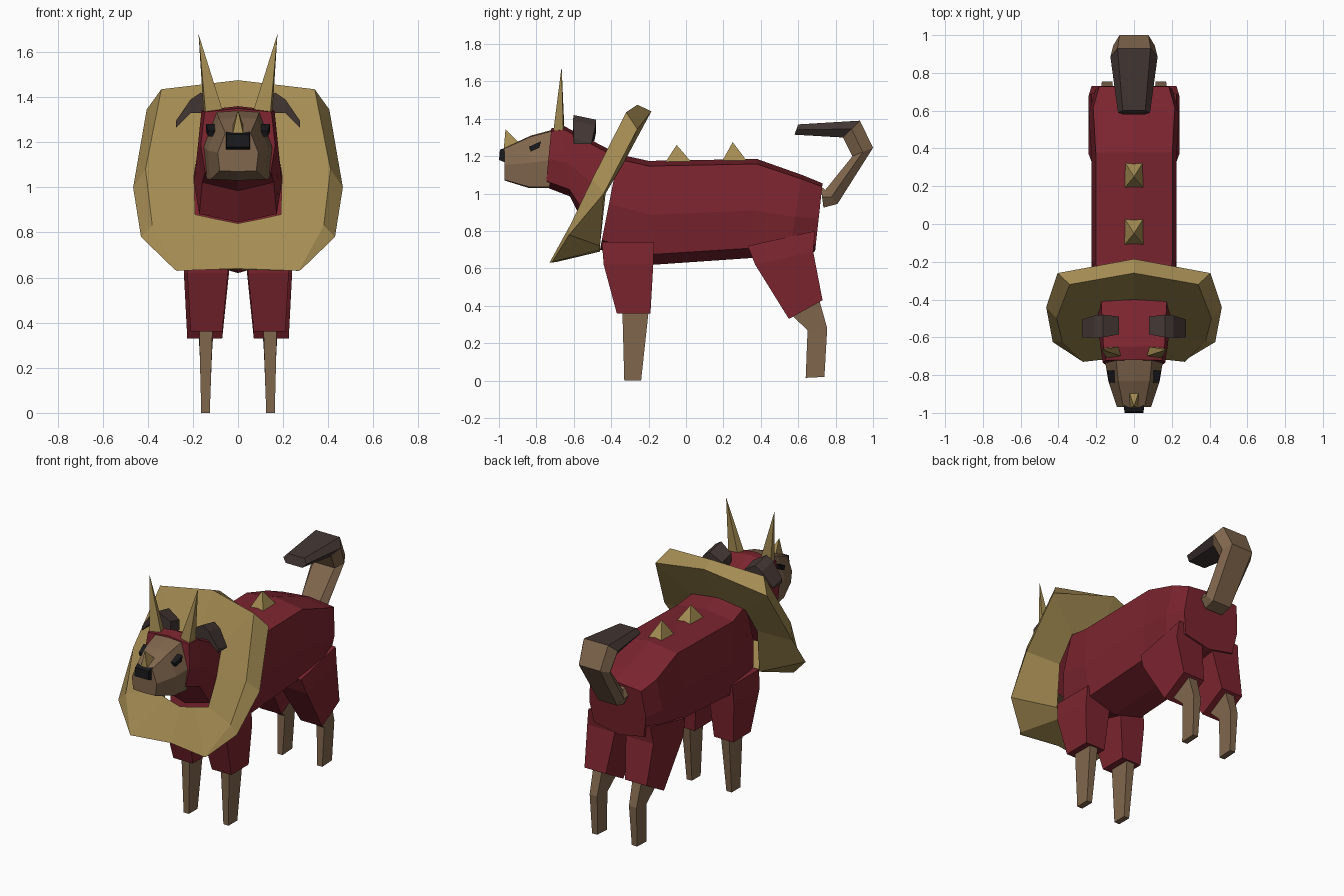
import bpy, bmesh
from mathutils import Vector

if "Cube" in bpy.data.objects:
    bpy.data.objects.remove(bpy.data.objects["Cube"])

def mat(name, c):
    m = bpy.data.materials.new(name)
    m.diffuse_color = (*c, 1)
    m.use_nodes = True
    m.node_tree.nodes["Principled BSDF"].inputs["Base Color"].default_value = m.diffuse_color
    return m

RED = mat("red_fur", (.20, .018, .028))
GOLD = mat("gold", (.37, .26, .085))
BROWN = mat("brown", (.22, .135, .075))
DARK = mat("dark_brown", (.055, .037, .033))
BLACK = mat("black", (.01, .01, .012))

def finish(name, bm, m, mirror=False):
    """Turn a bmesh into an object, optionally mirrored across x."""
    bmesh.ops.remove_doubles(bm, verts=bm.verts, dist=1e-4)
    bmesh.ops.recalc_face_normals(bm, faces=bm.faces)
    me = bpy.data.meshes.new(name)
    bm.to_mesh(me)
    bm.free()
    ob = bpy.data.objects.new(name, me)
    bpy.context.collection.objects.link(ob)
    me.materials.append(m)
    if mirror:
        ob.modifiers.new("mirror", 'MIRROR').use_clip = False
    return ob

def loft(name, rings, m, mirror=False, cap=True, wrap=False):
    """Skin a list of closed rings that have equal point counts."""
    bm = bmesh.new()
    vs = [[bm.verts.new(p) for p in r] for r in rings]
    n = len(vs[0])
    pairs = list(zip(vs, vs[1:])) + ([(vs[-1], vs[0])] if wrap else [])
    for a, b in pairs:
        for i in range(n):
            j = (i + 1) % n
            bm.faces.new((a[i], a[j], b[j], b[i]))
    if cap:
        bm.faces.new(vs[0])
        bm.faces.new(vs[-1])
    return finish(name, bm, m, mirror)

def mirrored(half):
    """Close a half outline that starts and ends on x = 0."""
    return half + [(-x, y, z) for x, y, z in half[-2:0:-1]]

def section(yt, zt, yb, zb, w, kt=.9, kb=.88, tt=.05, tb=.9):
    """Eight-sided cross-section from a top point to a bottom point."""
    half = [(x * w, yt + (yb - yt) * t, zt + (zb - zt) * t)
            for x, t in ((0, 0), (kt, tt), (1, .52), (kb, tb), (0, 1))]
    return mirrored(half)

def slab(x0, x1, p, q):
    """Four-sided ring between two side-view points p and q."""
    return [(x0, *p), (x1, *p), (x1, *q), (x0, *q)]

def spike(name, base, tip, mirror=False):
    bm = bmesh.new()
    b = [bm.verts.new(p) for p in base]
    t = bm.verts.new(tip)
    bm.faces.new(b)
    for i in range(len(b)):
        bm.faces.new((b[i], b[(i + 1) % len(b)], t))
    return finish(name, bm, GOLD, mirror)

# Body and neck
loft("body", [section(*s) for s in (
    (-.36, 1.21, -.46, .70, .20), (-.2, 1.175, -.17, .62, .225),
    (.38, 1.185, .34, .655, .225), (.62, 1.10, .55, .67, .24),
    (.73, 1.055, .69, .69, .205))], RED)
loft("neck", [section(*s) for s in (
    (-.72, 1.35, -.75, 1.035, .165), (-.65, 1.36, -.62, .985, .18),
    (-.36, 1.21, -.55, .845, .195))], RED)

# Collar mane: neck line, front rim, back rim, body line
inner = [(0, -.40, 1.24), (.17, -.41, 1.22), (.195, -.50, 1.05),
         (.19, -.58, .88), (.10, -.59, .86), (0, -.60, .84)]
front = [(0, -.26, 1.475), (.34, -.32, 1.435), (.41, -.50, 1.08),
         (.38, -.62, .83), (.27, -.73, .63), (0, -.70, .64)]
back = [(0, -.185, 1.44), (.405, -.26, 1.345), (.465, -.44, 1.0),
        (.43, -.625, .78), (.28, -.715, .635), (0, -.69, .635)]
seam = [(0, -.33, 1.19), (.20, -.33, 1.17), (.215, -.43, 1.0),
        (.21, -.46, .72), (.12, -.46, .70), (0, -.46, .69)]
loft("mane", [mirrored(r) for r in (inner, front, back, seam)], GOLD,
     cap=False, wrap=True)

# Head, nose and eyes
loft("head", [section(*s, kt=.62, kb=.9, tt=.02, tb=.98) for s in (
    (-.70, 1.345, -.73, 1.03, .155), (-.83, 1.31, -.84, 1.03, .135),
    (-.97, 1.245, -.97, 1.07, .09))], BROWN)
loft("nose", [slab(-.055, .055, (-.95, 1.25), (-.95, 1.16)),
              slab(-.05, .05, (-.995, 1.235), (-1.0, 1.18))], BLACK)
loft("eye", [slab(.09, .132, (-.84, 1.25), (-.83, 1.225)),
             slab(.09, .142, (-.775, 1.28), (-.785, 1.245))], BLACK, True)

# Ears, drooping outward
def ear_ring(x, y0, y1, zlo, zhi):
    return [(x, y0, zlo), (x, y1, zlo), (x, y1, zhi - .025), (x, y0, zhi)]
loft("ear", [ear_ring(.08, -.585, -.49, 1.28, 1.37),
             ear_ring(.165, -.60, -.48, 1.33, 1.42),
             ear_ring(.21, -.605, -.485, 1.33, 1.39),
             ear_ring(.275, -.60, -.505, 1.265, 1.295)], DARK, True)

# Horns and back spikes
spike("horn", [(.065, -.70, 1.33), (.14, -.715, 1.29), (.15, -.655, 1.29),
               (.08, -.65, 1.34)], (.175, -.665, 1.68), True)
spike("nose_horn", [(-.025, -.975, 1.23), (.025, -.975, 1.23),
                    (.025, -.89, 1.27), (-.025, -.89, 1.27)], (0, -.965, 1.345))
for y, z in ((-.04, 1.26), (.26, 1.275)):
    spike("back_spike", [(sx * .052, y + sy * .072, 1.165)
          for sx, sy in ((-1, -1), (1, -1), (1, 1), (-1, 1))], (0, y - .01, z))

# Legs
loft("front_thigh", [slab(.04, .215, (-.45, .74), (-.17, .74)),
                     slab(.045, .225, (-.44, .62), (-.175, .62)),
                     slab(.07, .21, (-.37, .36), (-.19, .36))], RED, True)
loft("front_leg", [slab(.113, .172, (-.34, .37), (-.20, .37)),
                   slab(.125, .163, (-.33, 0), (-.24, 0))], BROWN, True)
loft("rear_thigh", [slab(.035, .225, (.33, .72), (.69, .80)),
                    slab(.04, .24, (.37, .62), (.68, .69)),
                    slab(.07, .225, (.55, .33), (.73, .43))], RED, True)
loft("rear_leg", [slab(.11, .175, (.57, .345), (.71, .44)),
                  slab(.115, .17, (.65, .27), (.755, .28)),
                  slab(.125, .163, (.64, .015), (.74, .02))], BROWN, True)

# Tail, hooked forward, with a dark tip
def tail_ring(inn, out, w):
    mid = ((inn[0] + out[0]) / 2, (inn[1] + out[1]) / 2)
    k = w * .7
    return [(-k, *inn), (-w, *mid), (-k, *out), (k, *out), (w, *mid), (k, *inn)]
bend = tail_ring((.84, 1.30), (.93, 1.39), .125)
loft("tail", [tail_ring((.72, 1.04), (.735, .925), .09),
              tail_ring((.745, 1.02), (.81, .945), .095),
              tail_ring((.89, 1.20), (1.0, 1.245), .11), bend], BROWN)
loft("tail_tip", [bend, tail_ring((.58, 1.315), (.60, 1.37), .085)], DARK)
